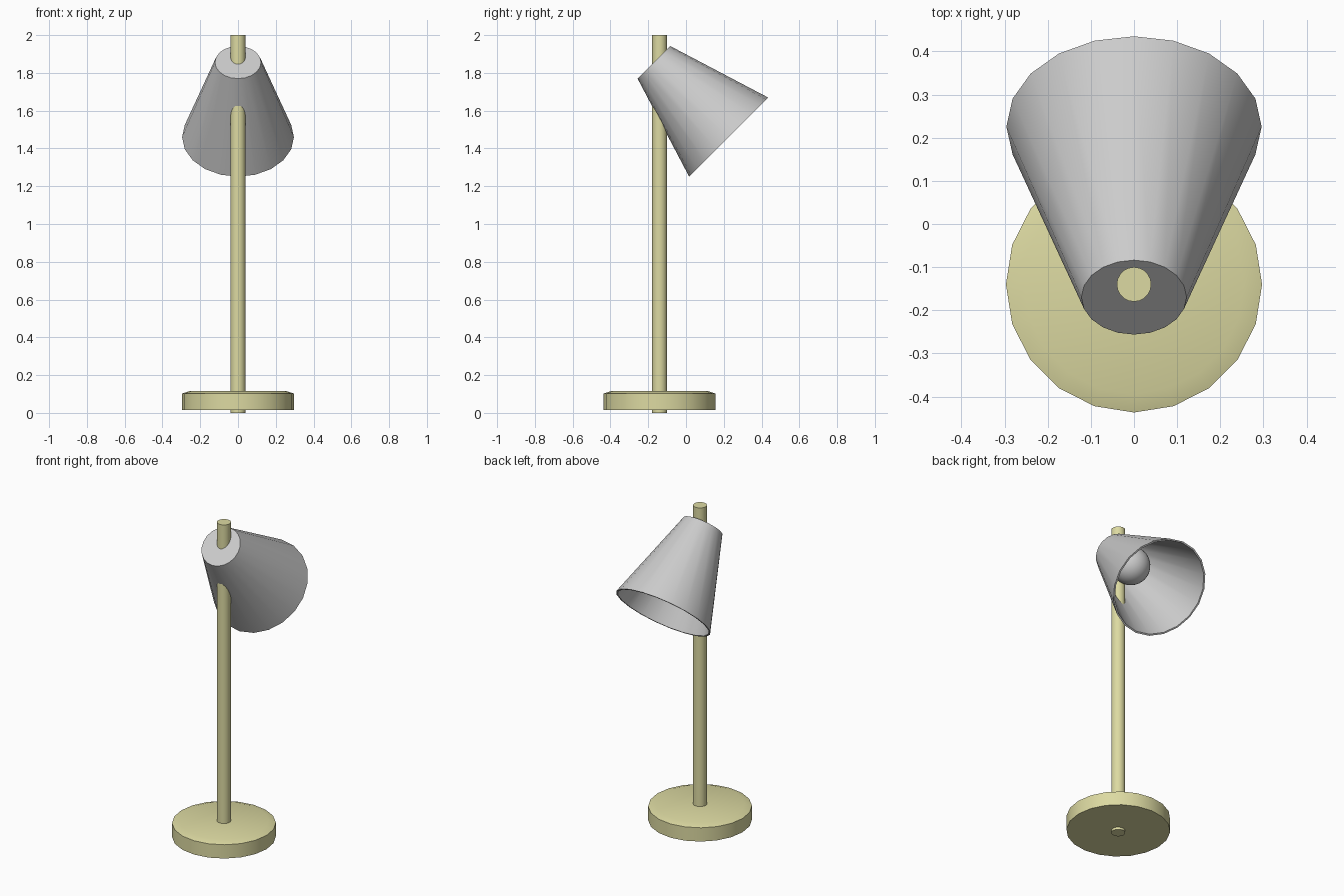
import bpy, bmesh, math
from mathutils import Matrix

if "Cube" in bpy.data.objects:
    bpy.data.objects.remove(bpy.data.objects["Cube"])

SIDES = 20
POLE_Y = -0.14

cream = bpy.data.materials.new("cream_paint")
cream.diffuse_color = (0.72, 0.70, 0.36, 1)
cream.use_nodes = True
cream.node_tree.nodes["Principled BSDF"].inputs["Base Color"].default_value = cream.diffuse_color


def lathe(name, profile, matrix, mat=None, smooth=None):
    """Revolve (radius, height) points about z; radius 0 closes with a cap."""
    bm = bmesh.new()
    rings = []
    for r, h in profile:
        rings.append([bm.verts.new((r * math.sin(2 * math.pi * i / SIDES),
                                    r * math.cos(2 * math.pi * i / SIDES), h))
                      for i in range(SIDES)])
    for a, b in zip(rings, rings[1:]):
        for i in range(SIDES):
            j = (i + 1) % SIDES
            bm.faces.new((a[i], a[j], b[j], b[i]))
    bm.faces.new(rings[0])
    bm.faces.new(rings[-1])
    bmesh.ops.recalc_face_normals(bm, faces=bm.faces)
    return finish(name, bm, matrix, mat, smooth)


def finish(name, bm, matrix, mat, smooth):
    me = bpy.data.meshes.new(name)
    bm.to_mesh(me)
    bm.free()
    ob = bpy.data.objects.new(name, me)
    bpy.context.collection.objects.link(ob)
    ob.matrix_world = matrix
    if mat:
        me.materials.append(mat)
    if smooth:
        bpy.ops.object.select_all(action='DESELECT')
        ob.select_set(True)
        bpy.context.view_layer.objects.active = ob
        bpy.ops.object.shade_smooth_by_angle(angle=math.radians(smooth))
    return ob


upright = Matrix.Translation((0, POLE_Y, 0))

# Round foot with a shallow chamfer
lathe("base", [(0.297, 0.015), (0.297, 0.102), (0.255, 0.116)], upright, cream, 19)

# Pole running through the foot and the shade
lathe("pole", [(0.04, 0.0), (0.04, 2.0)], upright, cream, 30)

# Tilted frame: local +z runs from the small end towards the open end
tilt = Matrix.Translation((0, -0.17, 1.856)) @ Matrix.Rotation(math.radians(-135), 4, 'X')

# Hollow conical shade: outer wall, rim, inner wall and inner cap
lathe("shade", [(0.122, 0.0), (0.296, 0.56), (0.286, 0.56), (0.115, 0.01)], tilt, None, 30)

# Bulb
bm = bmesh.new()
bmesh.ops.create_uvsphere(bm, u_segments=32, v_segments=16, radius=0.112)
finish("bulb", bm, tilt @ Matrix.Translation((0, 0, 0.2)), None, 60)
